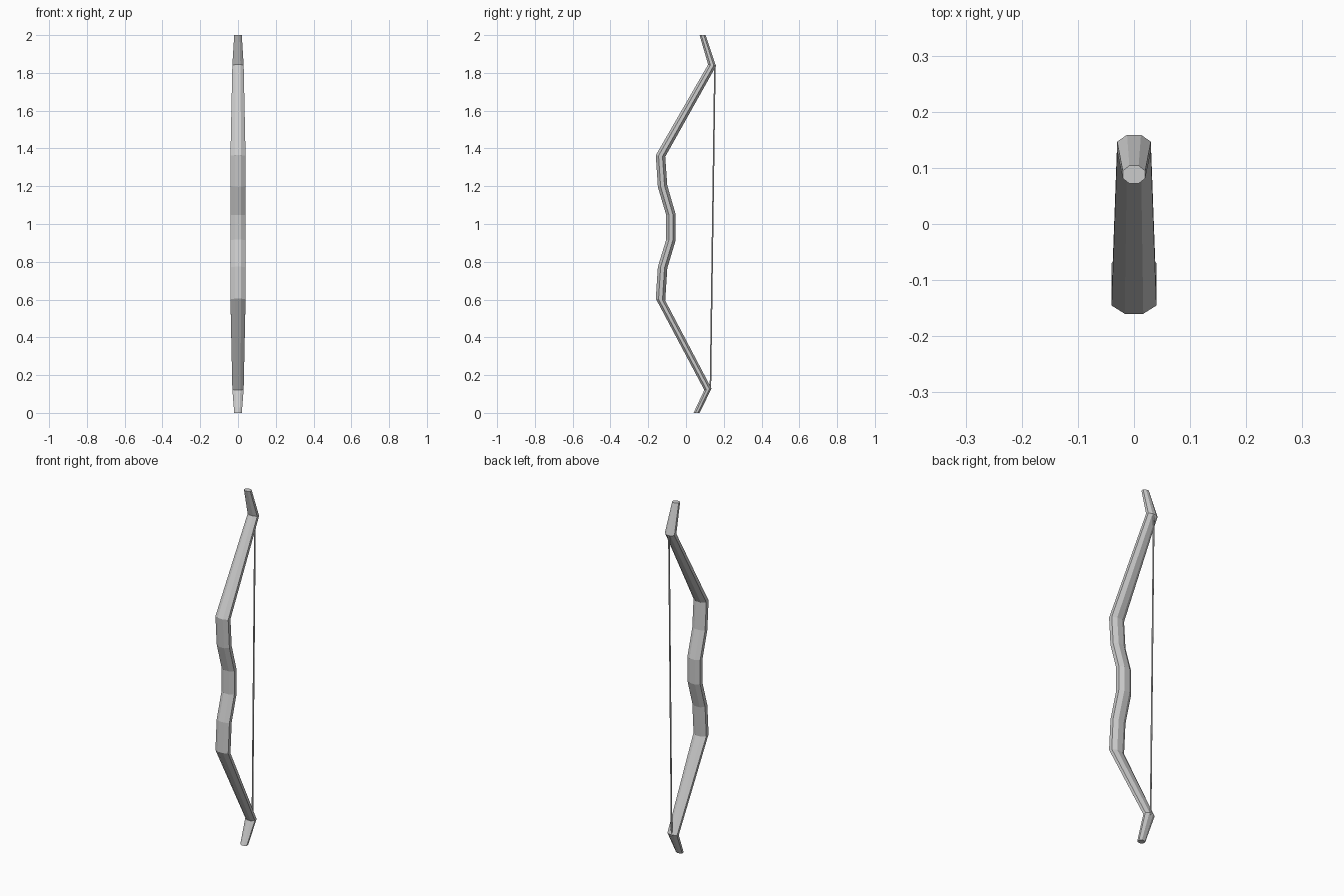
import bpy, bmesh
from math import cos, sin, pi

if "Cube" in bpy.data.objects:
    bpy.data.objects.remove(bpy.data.objects["Cube"])


def tube(name, rings, sides):
    """Loft polygon rings (z, y centre, x half width, y half depth, tilt)."""
    bm = bmesh.new()
    loops = []
    for z, y, hx, hy, tilt in rings:
        loop = []
        k = 1 / cos(pi / sides)          # flats touch the half widths
        for i in range(sides):
            a = 2 * pi * (i + 0.5) / sides
            dy = hy * k * sin(a)
            loop.append(bm.verts.new((hx * k * cos(a), y + dy, z + tilt * dy / hy)))
        loops.append(loop)
    for a, b in zip(loops, loops[1:]):
        for i in range(sides):
            j = (i + 1) % sides
            bm.faces.new((a[i], a[j], b[j], b[i]))
    bm.faces.new(loops[0])
    bm.faces.new(loops[-1])
    bmesh.ops.recalc_face_normals(bm, faces=bm.faces)
    mesh = bpy.data.meshes.new(name)
    bm.to_mesh(mesh)
    bm.free()
    obj = bpy.data.objects.new(name, mesh)
    bpy.context.collection.objects.link(obj)
    return obj


# bow stave: tips, limbs and curved grip in one octagonal loft
tube("bow_stave", [
    (0.00, 0.056, 0.020, 0.016, 0.0),
    (0.125, 0.116, 0.030, 0.019, 0.004),
    (0.60, -0.135, 0.040, 0.025, -0.005),
    (0.77, -0.124, 0.040, 0.025, -0.004),
    (0.915, -0.080, 0.040, 0.025, -0.002),
    (1.05, -0.080, 0.040, 0.025, 0.002),
    (1.20, -0.124, 0.040, 0.025, 0.004),
    (1.36, -0.135, 0.040, 0.025, -0.004),
    (1.84, 0.138, 0.030, 0.021, -0.004),
    (2.00, 0.088, 0.020, 0.016, 0.0),
], 8)

# string between the two limb bends
tube("bow_string", [
    (0.12, 0.129, 0.004, 0.004, 0.0),
    (1.84, 0.153, 0.004, 0.004, 0.0),
], 8)
